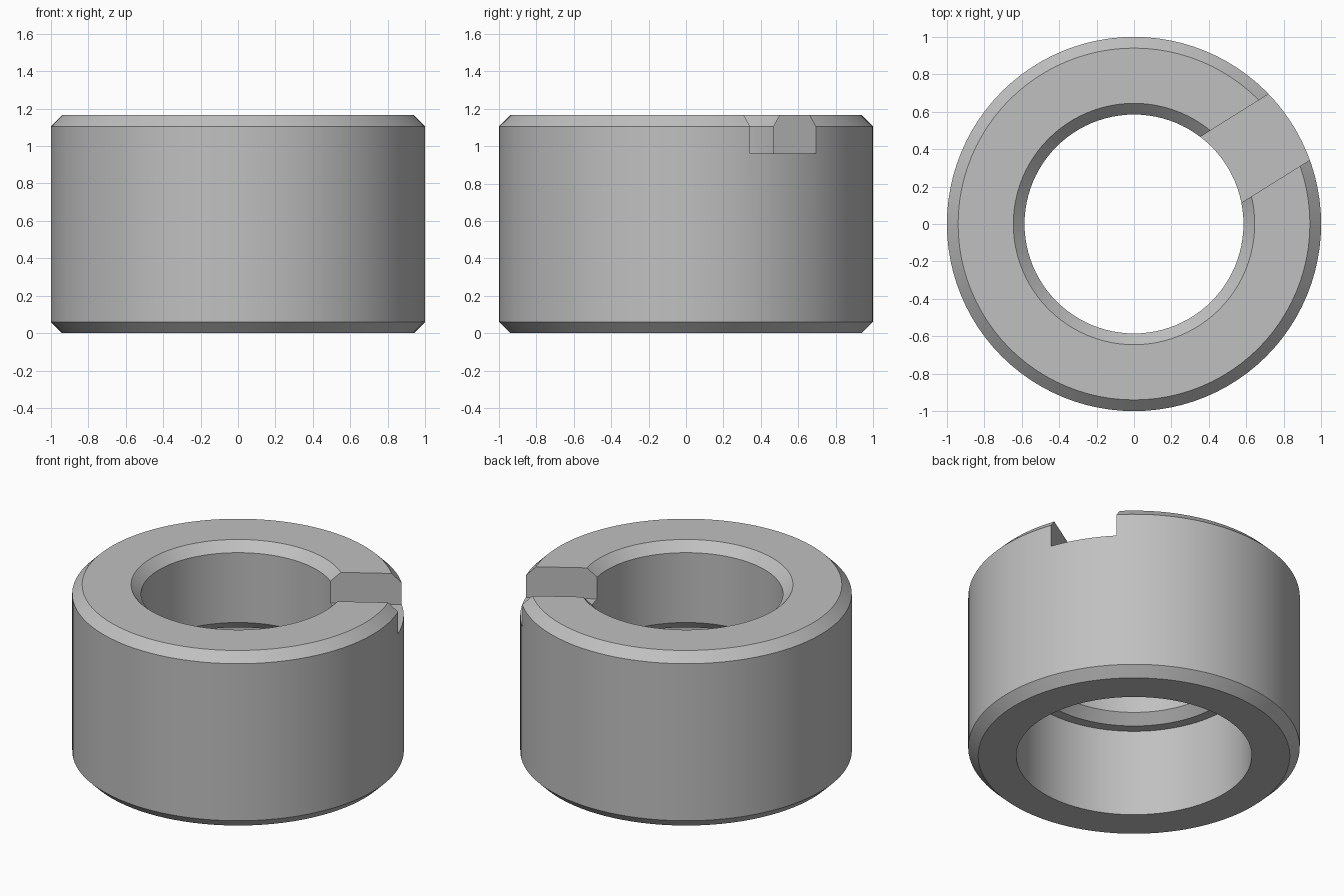
import bpy
import bmesh
import math
from mathutils import Matrix

if "Cube" in bpy.data.objects:
    bpy.data.objects.remove(bpy.data.objects["Cube"], do_unlink=True)

SIDES = 96
HEIGHT = 1.165
CHAMFER = 0.06
BORE = 0.585          # upper, narrow bore
COUNTERBORE = 0.71    # lower, wide bore
SHOULDER = 0.58       # height of the step between the bores

steel = bpy.data.materials.new("plain_grey_steel")
steel.use_nodes = True
grey = (0.53, 0.53, 0.53, 1)
steel.diffuse_color = grey
steel.node_tree.nodes["Principled BSDF"].inputs["Base Color"].default_value = grey


def make_object(name, bm):
    bmesh.ops.recalc_face_normals(bm, faces=bm.faces)
    mesh = bpy.data.meshes.new(name)
    bm.to_mesh(mesh)
    bm.free()
    mesh.materials.append(steel)
    obj = bpy.data.objects.new(name, mesh)
    bpy.context.collection.objects.link(obj)
    return obj


def lathe(name, profile):
    """Spin a closed (radius, height) profile around z."""
    bm = bmesh.new()
    rings = []
    for i in range(SIDES):
        a = math.tau * i / SIDES
        rings.append([bm.verts.new((r * math.cos(a), r * math.sin(a), z)) for r, z in profile])
    count = len(profile)
    for i in range(SIDES):
        here, after = rings[i], rings[(i + 1) % SIDES]
        for j in range(count):
            k = (j + 1) % count
            bm.faces.new((here[j], after[j], after[k], here[k]))
    return make_object(name, bm)


# Collar with outer chamfers, chamfered bore and stepped counterbore
collar = lathe("collar", [
    (COUNTERBORE, 0),
    (1 - CHAMFER, 0),
    (1, CHAMFER),
    (1, HEIGHT - CHAMFER),
    (1 - CHAMFER, HEIGHT),
    (BORE + CHAMFER, HEIGHT),
    (BORE, HEIGHT - CHAMFER),
    (BORE, SHOULDER + CHAMFER),
    (BORE + CHAMFER, SHOULDER),
    (COUNTERBORE, SHOULDER),
])

# Cutter for the single drive slot through the top of the wall
SLOT_WIDTH, SLOT_FLOOR = 0.415, 0.96
bm = bmesh.new()
bmesh.ops.create_cube(bm, size=1, matrix=(
    Matrix.Rotation(math.radians(32), 4, "Z")
    @ Matrix.Translation((0.8, 0, SLOT_FLOOR + 0.25))
    @ Matrix.Diagonal((1.2, SLOT_WIDTH, 0.5, 1))))
cutter = make_object("slot_cutter", bm)
cutter.hide_render = True
cutter.hide_viewport = True
cutter.display_type = "WIRE"

slot = collar.modifiers.new("drive_slot", "BOOLEAN")
slot.operation = "DIFFERENCE"
slot.solver = "EXACT"
slot.object = cutter

# Apply the cut, then shade smooth with crisp edges
bpy.ops.object.select_all(action="DESELECT")
collar.select_set(True)
bpy.context.view_layer.objects.active = collar
bpy.ops.object.modifier_apply(modifier=slot.name)
bpy.data.objects.remove(cutter, do_unlink=True)
bpy.ops.object.shade_smooth_by_angle(angle=math.radians(25))
